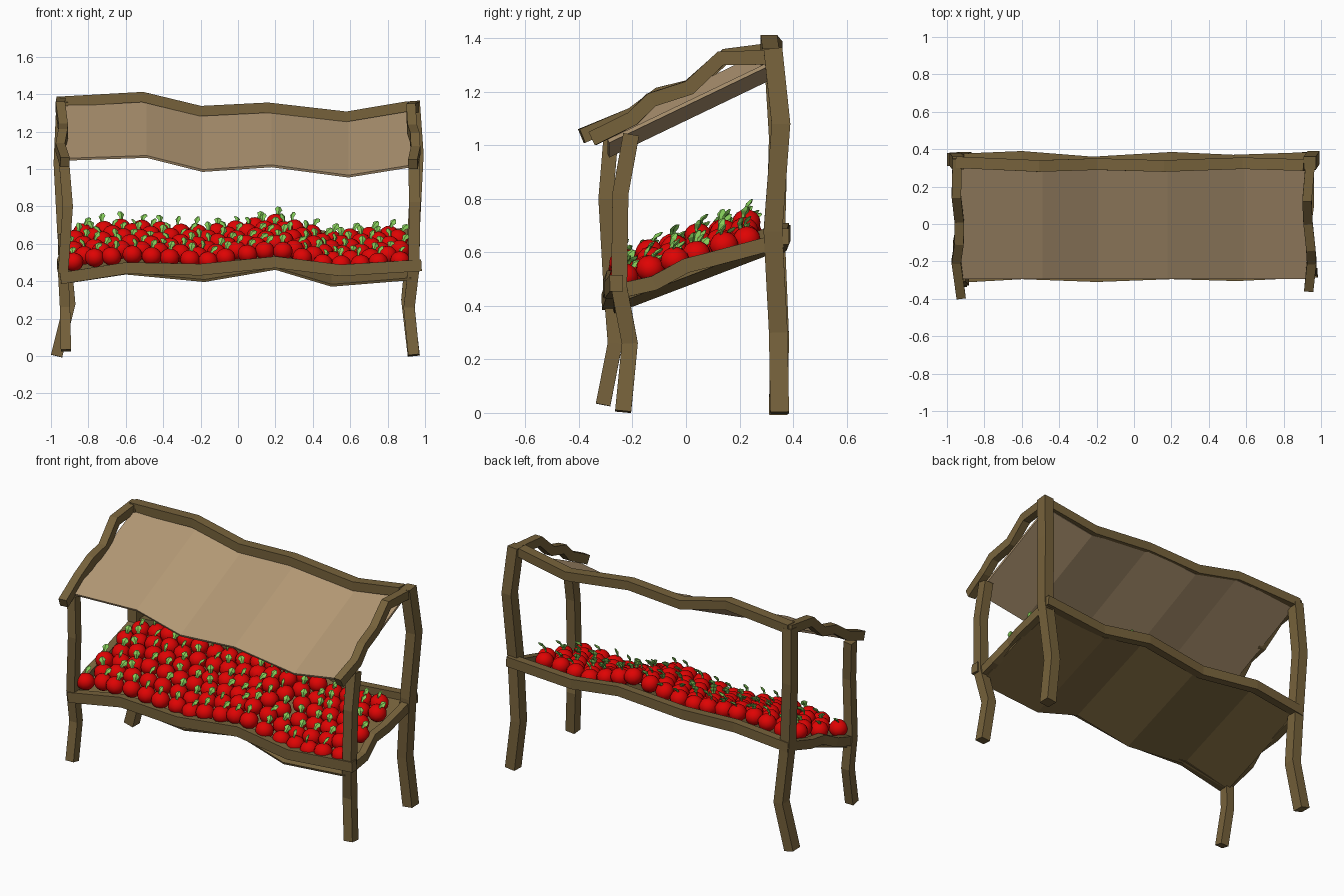
import bpy, bmesh, math, random
from mathutils import Vector

if "Cube" in bpy.data.objects:
    bpy.data.objects.remove(bpy.data.objects["Cube"])

random.seed(4)


def material(name, col):
    m = bpy.data.materials.new(name)
    m.diffuse_color = (*col, 1)
    m.use_nodes = True
    m.node_tree.nodes["Principled BSDF"].inputs["Base Color"].default_value = m.diffuse_color
    return m


WOOD = material("brown wood", (0.182, 0.122, 0.044))
CLOTH = material("tan cloth", (0.45, 0.315, 0.175))
RED = material("tomato red", (0.74, 0.001, 0.001))
STEM = material("stem green", (0.23, 0.60, 0.10))


def finish(name, bm, mats):
    bmesh.ops.recalc_face_normals(bm, faces=bm.faces)
    me = bpy.data.meshes.new(name)
    bm.to_mesh(me)
    bm.free()
    for m in mats:
        me.materials.append(m)
    ob = bpy.data.objects.new(name, me)
    bpy.context.collection.objects.link(ob)
    return ob


def beam(name, pts, w, h, ref):
    """Crooked rectangular timber swept along a few points."""
    bm = bmesh.new()
    pts = [Vector(p) for p in pts]
    rings = []
    for i, p in enumerate(pts):
        t = Vector((0, 0, 0))
        if i > 0:
            t += (p - pts[i - 1]).normalized()
        if i < len(pts) - 1:
            t += (pts[i + 1] - p).normalized()
        t.normalize()
        a = t.cross(Vector(ref)).normalized()
        b = a.cross(t)
        rings.append([bm.verts.new(p + a * w / 2 * s + b * h / 2 * q)
                      for s, q in ((-1, -1), (1, -1), (1, 1), (-1, 1))])
    for r, s in zip(rings, rings[1:]):
        for k in range(4):
            bm.faces.new((r[k], r[(k + 1) % 4], s[(k + 1) % 4], s[k]))
    bm.faces.new(rings[0])
    bm.faces.new(rings[-1])
    return finish(name, bm, [WOOD])


def sheet(name, profile, y0, y1, z0, slope, thick, mat):
    """Sloping panel that ripples along x."""
    bm = bmesh.new()
    n = Vector((0, -slope, 1)).normalized() * thick / 2
    rings = []
    for x, dz in profile:
        f = Vector((x, y0, z0 + slope * y0 + dz))
        k = Vector((x, y1, z0 + slope * y1 + dz))
        rings.append([bm.verts.new(v) for v in (f - n, k - n, k + n, f + n)])
    for r, s in zip(rings, rings[1:]):
        for k in range(4):
            bm.faces.new((r[k], r[(k + 1) % 4], s[(k + 1) % 4], s[k]))
    bm.faces.new(rings[0])
    bm.faces.new(rings[-1])
    return finish(name, bm, [mat])


def wobble(profile, x):
    for (xa, a), (xb, b) in zip(profile, profile[1:]):
        if x <= xb:
            return a + (b - a) * (x - xa) / (xb - xa)
    return profile[-1][1]


# Posts
Y = (0, 1, 0)
beam("front_left_post", [(-.92, -.31, .03), (-.925, -.265, .26), (-.935, -.28, .45),
                         (-.91, -.30, .80), (-.93, -.28, 1.04)], .055, .055, Y)
beam("front_right_post", [(.94, -.235, .005), (.915, -.21, .26), (.94, -.25, .47),
                          (.945, -.245, .82), (.94, -.205, 1.04)], .06, .06, Y)
beam("back_left_post", [(-.97, .345, 0), (-.90, .35, .28), (-.935, .335, .65),
                        (-.955, .345, 1.03), (-.94, .325, 1.36)], .062, .07, Y)
beam("back_right_post", [(.94, .35, 0), (.905, .345, .3), (.94, .325, .68),
                         (.96, .355, 1.08), (.94, .325, 1.36)], .065, .07, Y)

# Canopy cloth and its frame
ROOF = [(-.93, .035), (-.49, .05), (-.19, -.025), (.18, 0), (.59, -.055), (.93, 0)]
sheet("canopy_cloth", ROOF, -.29, .325, 1.155, .48, .014, CLOTH)
Z = (0, 0, 1)
beam("canopy_back_beam", [(-.95, .33, 1.36), (-.51, .31, 1.385), (-.2, .32, 1.31),
                          (.16, .31, 1.328), (.58, .325, 1.28), (.91, .315, 1.335)], .062, .055, Z)
beam("canopy_left_beam", [(-.925, -.39, 1.035), (-.95, -.2, 1.115), (-.935, -.1, 1.19),
                          (-.935, .02, 1.22), (-.95, .15, 1.335), (-.945, .35, 1.36)], .05, .055, Z)
beam("canopy_right_beam", [(.935, -.35, 1.025), (.95, -.2, 1.10), (.945, -.13, 1.17), (.93, .01, 1.215),
                           (.925, .13, 1.325), (.945, .35, 1.33)], .05, .055, Z)

# Sloping shelf and its frame
SHELF = [(-.93, -.03), (-.6, .02), (-.18, -.02), (.2, .045), (.5, -.045), (.93, -.01)]
sheet("shelf_board", SHELF, -.27, .33, .525, .38, .014, WOOD)
beam("shelf_front_beam", [(-.95, -.29, .415), (-.6, -.27, .47), (-.2, -.285, .462),
                          (.2, -.27, .502), (.55, -.28, .458), (.98, -.26, .485)], .05, .062, Z)
beam("shelf_back_beam", [(-.96, .35, .635), (-.6, .365, .672), (-.22, .335, .64),
                         (.2, .36, .68), (.53, .345, .63), (.965, .36, .66)], .05, .06, Z)
beam("shelf_left_beam", [(-.93, -.30, .42), (-.945, -.10, .49), (-.925, .0, .54),
                         (-.94, .14, .57), (-.94, .36, .64)], .045, .055, Z)
beam("shelf_right_beam", [(.935, -.25, .455), (.945, -.12, .485), (.925, -.0, .55),
                          (.94, .10, .575), (.94, .36, .645)], .045, .055, Z)

# One tomato: round body with a stubby stem that flares like a leaf
bm = bmesh.new()
bmesh.ops.create_uvsphere(bm, u_segments=12, v_segments=8, radius=.054)
for v in bm.verts:
    v.co.z *= .92
for f in bm.faces:
    f.smooth = True
rings = []
for z, r, dy in ((.042, .010, -.004), (.060, .011, 0), (.074, .021, .009), (.088, .009, .020)):
    rings.append([bm.verts.new((r * math.cos(k * math.tau / 4), dy + .5 * r * math.sin(k * math.tau / 4), z))
                  for k in range(4)])
stem = [bm.faces.new((r[k], r[(k + 1) % 4], s[(k + 1) % 4], s[k]))
        for r, s in zip(rings, rings[1:]) for k in range(4)]
stem.append(bm.faces.new(rings[-1]))
for f in stem:
    f.material_index = 1
first = finish("tomato", bm, [RED, STEM])
mesh = first.data
bpy.data.objects.remove(first)

# Rows of tomatoes following the shelf
for row in range(6):
    y = -.23 + row * .091
    shift = .05 if row % 2 else 0
    for col in range(18):
        px = -.875 + shift + col * .102 + random.uniform(-.008, .008)
        py = y + random.uniform(-.008, .008)
        if px > .885:
            continue
        pz = .596 + .31 * py + wobble(SHELF, px) + random.uniform(0, .006)
        ob = bpy.data.objects.new("tomato", mesh)
        bpy.context.collection.objects.link(ob)
        ob.location = (px, py, pz)
        ob.rotation_euler = (random.uniform(-.4, .3), random.uniform(-.2, .5),
                             random.uniform(-.9, .9))
